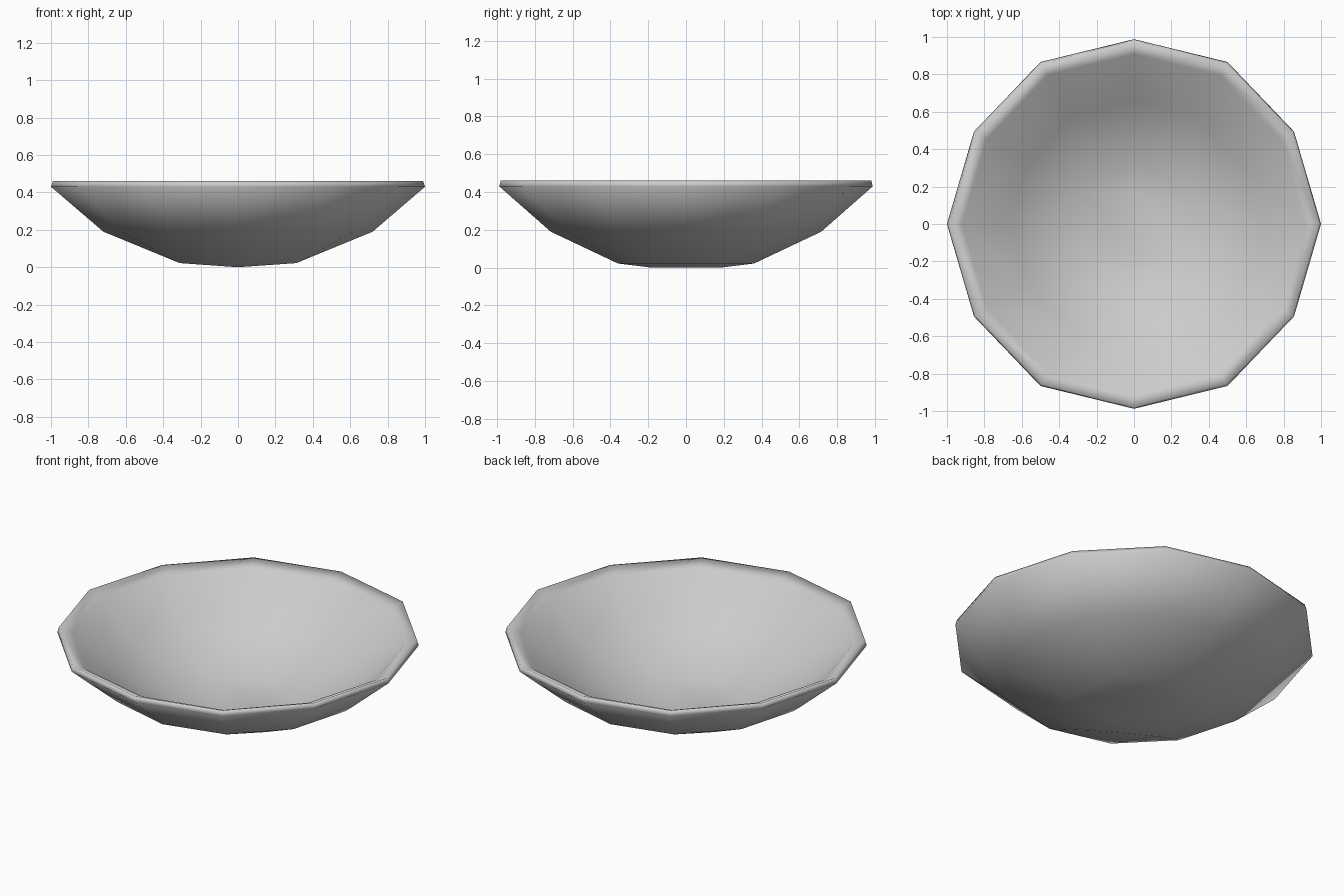
import bpy, bmesh
from math import cos, sin, radians

if "Cube" in bpy.data.objects:
    bpy.data.objects.remove(bpy.data.objects["Cube"])

bm = bmesh.new()


def ring(radius_even, radius_odd, z, n=12):
    """Ring of verts; every second corner sits on a slightly smaller radius."""
    verts = []
    for i in range(n):
        r = radius_odd if i % 2 else radius_even
        a = radians(30 * i)
        verts.append(bm.verts.new((r * cos(a), r * sin(a), z)))
    return verts


def bridge(a, b):
    n = len(a)
    for i in range(n):
        j = (i + 1) % n
        bm.faces.new((a[i], a[j], b[j], b[i]))


def floor(mid, radius, z_hex, z_mid):
    """Join the middle ring to a hexagon, and close that around a centre edge."""
    hexa = []
    for k in range(6):
        a = radians(30 + 60 * k)
        hexa.append(bm.verts.new((radius * cos(a), radius * sin(a), z_hex)))
    for k in range(6):
        h0, h1 = hexa[k], hexa[(k + 1) % 6]
        m0, m1, m2 = (mid[(2 * k + 1 + s) % 12] for s in range(3))
        bm.faces.new((h0, m0, m1))
        bm.faces.new((h0, m1, h1))
        bm.faces.new((h1, m1, m2))
    back = bm.verts.new((0, radius / 2, z_mid))
    front = bm.verts.new((0, -radius / 2, z_mid))
    for i, j, c in ((0, 1, back), (1, 2, back), (3, 4, front), (4, 5, front)):
        bm.faces.new((hexa[i], hexa[j], c))
    bm.faces.new((hexa[2], hexa[3], front, back))
    bm.faces.new((hexa[5], hexa[0], back, front))


# Rings from the outside wall over the rim to the inside wall
rings = [ring(*p) for p in (
    (0.72, 0.715, 0.19),
    (1.0, 0.988, 0.43),
    (0.99, 0.98, 0.46),
    (0.92, 0.908, 0.43),
    (0.662, 0.655, 0.205),
)]
for a, b in zip(rings, rings[1:]):
    bridge(a, b)

# Outer underside and inner floor
floor(rings[0], 0.36, 0.022, 0.0)
floor(rings[-1], 0.33, 0.05, 0.03)

bmesh.ops.recalc_face_normals(bm, faces=bm.faces)
for f in bm.faces:
    f.smooth = True

mesh = bpy.data.meshes.new("bowl")
bm.to_mesh(mesh)
bm.free()
bowl = bpy.data.objects.new("bowl", mesh)
bpy.context.collection.objects.link(bowl)
